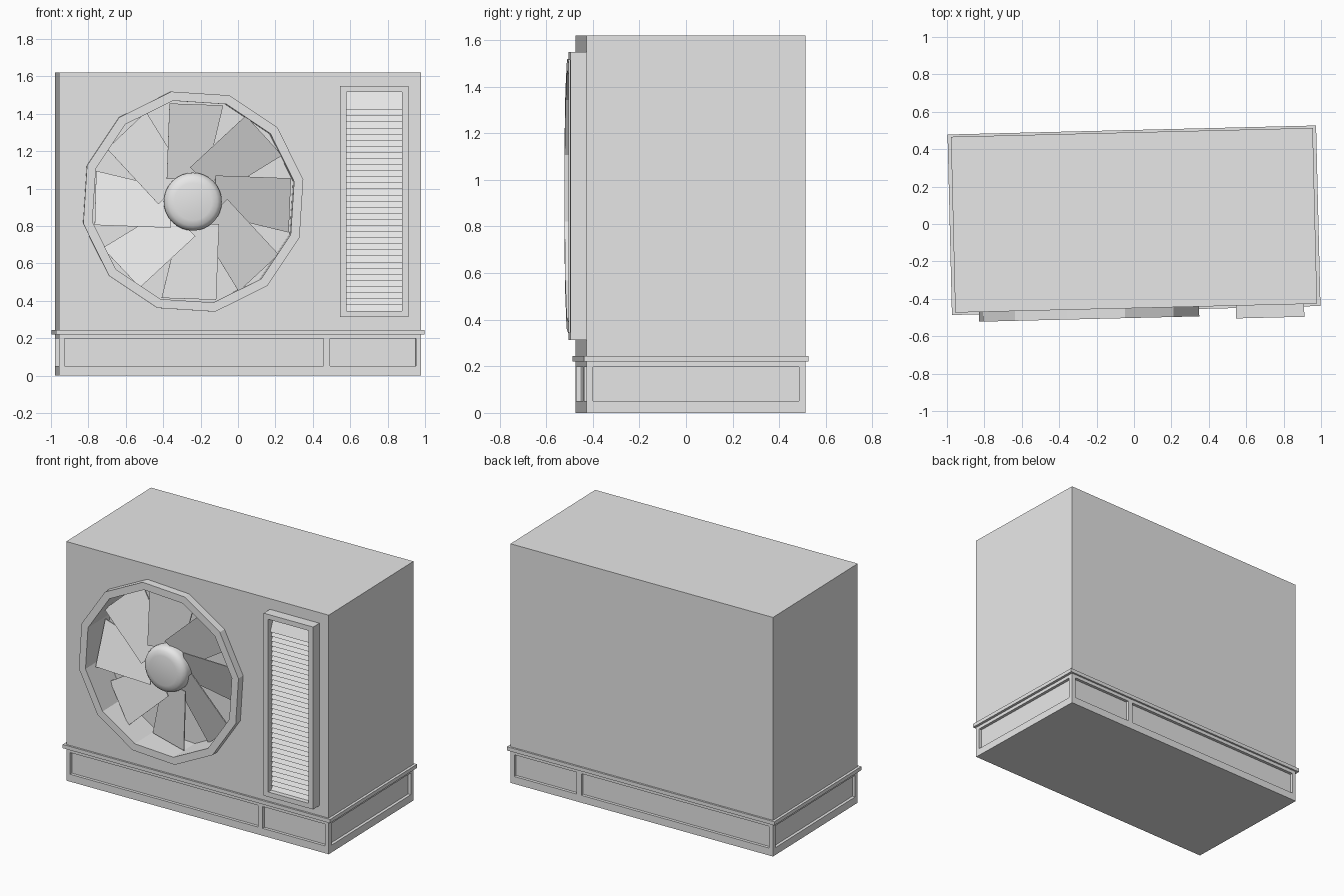
import bpy, bmesh, math
from mathutils import Matrix, Vector

cube = bpy.data.objects.get("Cube")
if cube:
    bpy.data.objects.remove(cube, do_unlink=True)

# One grey paint for everything
grey = bpy.data.materials.new("light_grey")
grey.use_nodes = True
grey.diffuse_color = (0.8, 0.8, 0.8, 1)
grey.node_tree.nodes["Principled BSDF"].inputs["Base Color"].default_value = (0.8, 0.8, 0.8, 1)

# The whole unit stands slightly turned
PLACE = Matrix.Translation((0, 0.02, 0)) @ Matrix.Rotation(math.radians(1.4), 4, 'Z')
W, D, H = 0.9675, 0.47, 1.62          # half width, half depth, height
LEDGE, TOP = 0.22, 0.245              # ledge underside and top
FAN = Vector((-0.252, 0, 0.93))       # fan axis
FRONT = -D - 0.052                    # front of the fan ring


def finish(name, bm, smooth=False):
    bmesh.ops.remove_doubles(bm, verts=bm.verts, dist=1e-5)
    bmesh.ops.recalc_face_normals(bm, faces=bm.faces)
    mesh = bpy.data.meshes.new(name)
    bm.to_mesh(mesh)
    bm.free()
    mesh.materials.append(grey)
    ob = bpy.data.objects.new(name, mesh)
    bpy.context.collection.objects.link(ob)
    ob.matrix_world = PLACE
    if smooth:
        bpy.ops.object.select_all(action='DESELECT')
        ob.select_set(True)
        bpy.context.view_layer.objects.active = ob
        bpy.ops.object.shade_smooth_by_angle(angle=math.radians(40))
    return ob


def add_box(bm, x0, x1, y0, y1, z0, z1):
    size = Matrix.Diagonal((x1 - x0, y1 - y0, z1 - z0, 1))
    mid = Matrix.Translation(((x0 + x1) / 2, (y0 + y1) / 2, (z0 + z1) / 2))
    bmesh.ops.create_cube(bm, size=1, matrix=mid @ size)


def add_prism(bm, points, offset):
    """Extrude a polygon along an offset into a closed solid."""
    face = bm.faces.new([bm.verts.new(p) for p in points])
    new = bmesh.ops.extrude_face_region(bm, geom=[face], use_keep_orig=True)["geom"]
    bmesh.ops.translate(bm, vec=offset, verts=[v for v in new if isinstance(v, bmesh.types.BMVert)])


def lathe(name, profile, sides, start=0, smooth=False):
    """Turn a profile of (radius, y) around the fan axis."""
    bm = bmesh.new()
    a = math.radians(start)
    verts = [bm.verts.new(FAN + Vector((r * math.cos(a), y, r * math.sin(a)))) for r, y in profile]
    edges = [bm.edges.new(pair) for pair in zip(verts, verts[1:])]
    bmesh.ops.spin(bm, geom=verts + edges, cent=FAN, axis=(0, 1, 0), angle=math.tau, steps=sides)
    return finish(name, bm, smooth)


# Base: recessed core with rails, corner posts and dividers
bm = bmesh.new()
rim, rec = 0.028, 0.02
add_box(bm, -W + rec, W - rec, -D + rec, D - rec, 0.01, LEDGE)
finish("base_core", bm)

bm = bmesh.new()
add_box(bm, -W, W, -D, D, 0, 0.05)
add_box(bm, -W, W, -D, D, 0.197, LEDGE)
for sx in (-1, 1):
    for sy in (-1, 1):
        x, y = sorted((sx * W, sx * (W - rim))), sorted((sy * D, sy * (D - rim)))
        add_box(bm, *x, *y, 0.05, 0.197)
add_box(bm, 0.445, 0.48, -D, D, 0.05, 0.197)
finish("base_frame", bm)

# Ledge between base and casing
bm = bmesh.new()
over = 0.018
add_box(bm, -W - over, W + over, -D - over * 0.7, D + over * 0.7, LEDGE, TOP)
finish("ledge", bm)

# Casing with the fan opening cut out
bm = bmesh.new()
add_box(bm, -W, W, -D, D, TOP, H)
casing = finish("casing", bm)

BACK = FRONT + 0.24
cutter = lathe("fan_opening_cutter", [(0, BACK + 0.01), (0.56, BACK + 0.01), (0.56, -D - 0.1), (0, -D - 0.1)], 12, 11.3)
cut = casing.modifiers.new("fan_opening", 'BOOLEAN')
cut.operation, cut.solver, cut.object = 'DIFFERENCE', 'EXACT', cutter
bpy.context.view_layer.objects.active = casing
bpy.ops.object.modifier_apply(modifier=cut.name)
bpy.data.objects.remove(cutter, do_unlink=True)

# Twelve-sided fan ring with its inner wall and back
lathe("fan_ring", [(0, BACK), (0.55, BACK), (0.55, FRONT), (0.6, FRONT), (0.6, -D + 0.005),
                   (0.57, -D + 0.005), (0.57, BACK + 0.02), (0, BACK + 0.02)], 12, 11.3)

# Eight pitched blades: (radius, tangent) corners, counter-clockwise edge in front
bm = bmesh.new()
for i in range(8):
    turn = Matrix.Rotation(-math.tau * i / 8, 3, 'Y')
    corners = [(0.12, -0.07), (0.515, -0.165), (0.525, 0.125), (0.12, 0.14)]
    add_prism(bm, [FAN + turn @ Vector((r, FRONT + 0.13 - 0.32 * t, t)) for r, t in corners],
              Vector((0, 0.008, 0)))
finish("fan_blades", bm)

# Hub: flange, drum and rounded cap
lathe("fan_hub", [(0, FRONT + 0.045), (0.1, FRONT + 0.047), (0.13, FRONT + 0.055), (0.148, FRONT + 0.07),
                  (0.155, FRONT + 0.09), (0.155, FRONT + 0.15), (0.195, FRONT + 0.15),
                  (0.195, FRONT + 0.2), (0, FRONT + 0.2)], 32, smooth=True)

# Vent frame
VX0, VX1, VZ0, VZ1, T = 0.533, 0.898, 0.312, 1.548, 0.033
VF = -D - 0.068
bm = bmesh.new()
for x in (VX0, VX1 - T):
    add_box(bm, x, x + T, VF, -D, VZ0, VZ1)
for z in (VZ0, VZ1 - T):
    add_box(bm, VX0 + T, VX1 - T, VF, -D, z, z + T)
finish("vent_frame", bm)

# Louvres: sawtooth section run across the vent, with one taller slat on top
COUNT, Z_LOW, Z_HIGH = 33, VZ0 + T, 1.42
pitch = (Z_HIGH - Z_LOW) / COUNT
section = [(-D, Z_LOW)]
for i in range(COUNT):
    section += [(-D - 0.035, Z_LOW + i * pitch), (-D - 0.015, Z_LOW + (i + 1) * pitch)]
section += [(-D - 0.045, Z_HIGH + 0.001), (-D - 0.005, VZ1 - T), (-D, VZ1 - T)]
bm = bmesh.new()
add_prism(bm, [(VX0 + T, y, z) for y, z in section], Vector((VX1 - VX0 - 2 * T, 0, 0)))
finish("vent_louvres", bm)
